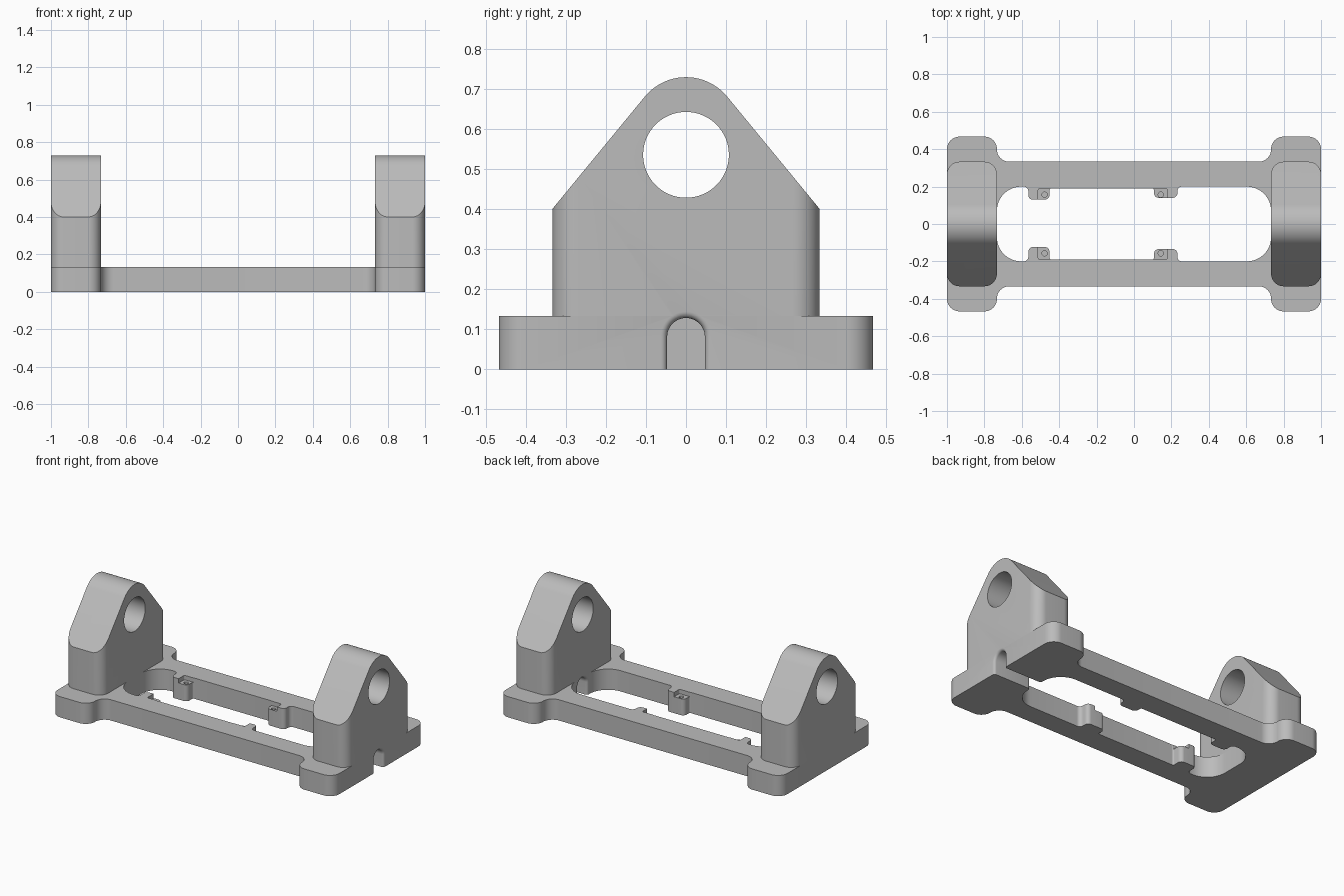
import bpy, bmesh, math
from mathutils import Vector

if "Cube" in bpy.data.objects:
    bpy.data.objects.remove(bpy.data.objects["Cube"])

grey = bpy.data.materials.new("plain grey")
grey.use_nodes = True
grey.diffuse_color = (0.5, 0.5, 0.5, 1)
grey.node_tree.nodes["Principled BSDF"].inputs["Base Color"].default_value = grey.diffuse_color

BASE = 0.133     # base thickness
INNER = 0.733    # inner face of the uprights
WIDE = 0.333     # half depth of uprights and rails
ROUND = 0.067    # main corner radius


def rounded(corners, steps=12):
    """Replace each (a, b, radius) corner with a true arc."""
    out = []
    for i, (a, b, r) in enumerate(corners):
        p = Vector((a, b))
        if r == 0:
            out.append(p)
            continue
        u = (Vector(corners[i - 1][:2]) - p).normalized()
        v = (Vector(corners[(i + 1) % len(corners)][:2]) - p).normalized()
        half = u.angle(v) / 2
        c = p + (u + v).normalized() * r / math.sin(half)
        t = r / math.tan(half)
        s, e = p + u * t - c, p + v * t - c
        a0 = math.atan2(s.y, s.x)
        turn = (math.atan2(e.y, e.x) - a0 + math.pi) % math.tau - math.pi
        for k in range(steps + 1):
            ang = a0 + turn * k / steps
            out.append(c + Vector((math.cos(ang), math.sin(ang))) * r)
    return out


def box(x0, x1, y0, y1, r):
    return rounded([(x0, y0, r), (x1, y0, r), (x1, y1, r), (x0, y1, r)])


def circle(a, b, r, n=64):
    return [Vector((a + r * math.cos(math.tau * k / n), b + r * math.sin(math.tau * k / n)))
            for k in range(n)]


def loft(name, sections, axis):
    """Solid through (position, profile) sections along the x or z axis."""
    bm = bmesh.new()
    rings = []
    for d, prof in sections:
        rings.append([bm.verts.new((d, p.x, p.y) if axis == "x" else (p.x, p.y, d)) for p in prof])
    for r0, r1 in zip(rings, rings[1:]):
        for i in range(len(r0)):
            bm.faces.new((r0[i - 1], r0[i], r1[i], r1[i - 1]))
    bm.faces.new(rings[0])
    bm.faces.new(rings[-1])
    bmesh.ops.recalc_face_normals(bm, faces=bm.faces)
    mesh = bpy.data.meshes.new(name)
    bm.to_mesh(mesh)
    bm.free()
    mesh.materials.append(grey)
    ob = bpy.data.objects.new(name, mesh)
    bpy.context.collection.objects.link(ob)
    return ob


def prism(name, prof, axis, lo, hi):
    return loft(name, [(lo, prof), (hi, prof)], axis)


def activate(ob):
    bpy.ops.object.select_all(action="DESELECT")
    ob.select_set(True)
    bpy.context.view_layer.objects.active = ob


def combine(ob, tool, operation="DIFFERENCE", keep=False):
    activate(ob)
    mod = ob.modifiers.new("cut", "BOOLEAN")
    mod.operation, mod.solver, mod.object = operation, "EXACT", tool
    bpy.ops.object.modifier_apply(modifier=mod.name)
    if not keep:
        bpy.data.objects.remove(tool)


# Base: two rails joining two wider rounded feet
FOOT = 0.467
quarter = [(1, FOOT, ROUND), (INNER, FOOT, ROUND - 0.001), (INNER, WIDE, ROUND - 0.001)]
outline = quarter + [(-x, y, r) for x, y, r in reversed(quarter)]
outline += [(-x, -y, r) for x, y, r in quarter]
outline += [(x, -y, r) for x, y, r in reversed(quarter)]
base = prism("base_frame", rounded(outline), "z", 0, BASE)


# Central opening, whose edge leaves four small mounting tabs
def opening_side(side, tab_a, tab_b):
    pts = [(-INNER, 0.2, 0.13), (-0.565, 0.2, 0.025), (-0.565, tab_a, 0.025),
           (-0.452, tab_a, 0.025), (-0.452, 0.19, 0.01), (0.107, 0.19, 0.01),
           (0.107, tab_b, 0.025), (0.232, tab_b, 0.025), (0.232, 0.2, 0.025),
           (INNER, 0.2, 0.13)]
    return [(x, y * side, r) for x, y, r in pts]


opening = opening_side(1, 0.13, 0.14) + opening_side(-1, 0.123, 0.134)[::-1]
combine(base, prism("opening_cutter", rounded(opening), "z", -0.1, 0.3))

# Sunken seat and screw hole on every tab
for x0, x1, hole_x in ((-0.512, -0.44, -0.478), (0.095, 0.178, 0.143)):
    for side in (1, -1):
        y0, y1 = sorted((0.1 * side, 0.188 * side))
        combine(base, prism("seat_cutter", box(x0, x1, y0, y1, 0.006), "z", 0.105, 0.2))
        combine(base, prism("hole_cutter", circle(hole_x, 0.157 * side, 0.014, 24), "z", 0.04, 0.2))

# Uprights: rounded blocks trimmed to a round-topped gable and bored through
uprights = []
for name, x0, x1 in (("left_upright", INNER, 1), ("right_upright", -1, -INNER)):
    block = prism(name, box(x0, x1, -WIDE, WIDE, ROUND), "z", BASE, 0.9)
    gable = rounded([(-0.4, 0, 0), (0.4, 0, 0), (0.4, 0.319, 0),
                     (0, 0.805, 0.133), (-0.4, 0.319, 0)], 24)
    combine(block, prism("gable_cutter", gable, "x", x0 - 0.1, x1 + 0.1), "INTERSECT")
    combine(block, prism("bore_cutter", circle(0, 0.535, 0.107), "x", x0 - 0.1, x1 + 0.1))
    uprights.append(block)


# Arched cable notch under the left upright, with softened mouths
def arch(grow):
    r = 0.047 + grow
    curve = [Vector((r * math.cos(math.pi * k / 24), 0.081 + r * math.sin(math.pi * k / 24)))
             for k in range(25)]
    return [Vector((r, -0.05))] + curve + [Vector((-r, -0.05))]


FLARE = 0.016
mouth = []
for k in range(7):
    ang = math.pi / 2 * k / 6
    mouth.append((FLARE * (1 - math.cos(ang)), FLARE * (1 - math.sin(ang))))
sections = [(INNER - 0.05, arch(FLARE))]
sections += [(INNER + d, arch(g)) for d, g in mouth]
sections += [(1 - d, arch(g)) for d, g in reversed(mouth)]
sections += [(1.05, arch(FLARE))]
notch = loft("notch_cutter", sections, "x")
combine(base, notch, keep=True)
combine(uprights[0], notch)

# Smooth rounded areas, crisp edges
for ob in [base] + uprights:
    activate(ob)
    bpy.ops.object.shade_smooth_by_angle(angle=math.radians(30))
